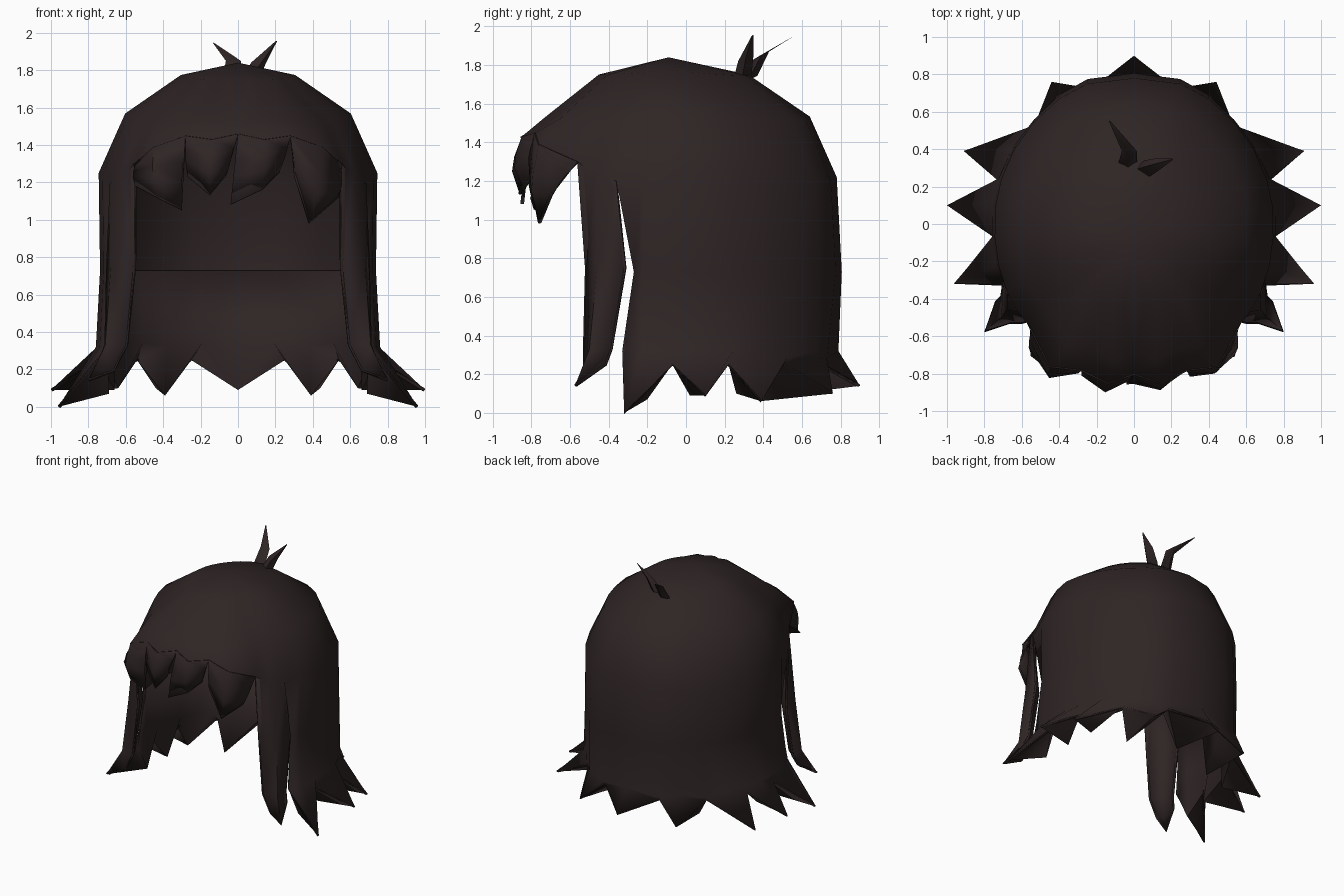
import bpy, bmesh, math
from mathutils import Vector

cube = bpy.data.objects.get("Cube")
if cube:
    bpy.data.objects.remove(cube, do_unlink=True)

COLOR = (0.028, 0.018, 0.018, 1)
hair = bpy.data.materials.new("dark brown hair")
hair.use_nodes = True
hair.diffuse_color = COLOR
bsdf = hair.node_tree.nodes["Principled BSDF"]
bsdf.inputs["Base Color"].default_value = COLOR
bsdf.inputs["Roughness"].default_value = 0.8


def strip(bm, rows, closed=False):
    """Skin a grid of points, row by row."""
    grid = [[bm.verts.new(p) for p in row] for row in rows]
    for a, b in zip(grid, grid[1:]):
        n = len(a)
        for i in range(n if closed else n - 1):
            j = (i + 1) % n
            bm.faces.new((a[i], a[j], b[j], b[i]))
    return grid


def finish(name, bm, thickness=0.0, outward=1, angle=60):
    """Weld the pieces, face them in or out and give them thickness."""
    bmesh.ops.remove_doubles(bm, verts=bm.verts, dist=0.002)
    bmesh.ops.recalc_face_normals(bm, faces=bm.faces)
    if thickness:
        centre = Vector((0, 0, 0.9))
        facing = sum(f.normal.dot(f.calc_center_median() - centre) * f.calc_area()
                     for f in bm.faces)
        if facing * outward < 0:
            bmesh.ops.reverse_faces(bm, faces=bm.faces)
    mesh = bpy.data.meshes.new(name)
    bm.to_mesh(mesh)
    bm.free()
    mesh.materials.append(hair)
    ob = bpy.data.objects.new(name, mesh)
    bpy.context.collection.objects.link(ob)
    if thickness:
        mod = ob.modifiers.new("thickness", "SOLIDIFY")
        mod.thickness = thickness
        mod.offset = -1
    bpy.ops.object.select_all(action="DESELECT")
    ob.select_set(True)
    bpy.context.view_layer.objects.active = ob
    bpy.ops.object.shade_smooth_by_angle(angle=math.radians(angle))


POLE = Vector((0, -0.09, 1.84))

# Widest line of the head, from the back round to the temple
rim = [Vector(p) for p in (
    (0, 0.78, 1.22), (0.25, 0.75, 1.2), (0.4, 0.67, 1.18), (0.54, 0.54, 1.17),
    (0.64, 0.4, 1.19), (0.71, 0.24, 1.22), (0.74, 0.1, 1.25), (0.745, -0.07, 1.25),
    (0.725, -0.22, 1.24), (0.68, -0.36, 1.2), (0.62, -0.47, 1.25), (0.55, -0.56, 1.3))]
# Hairline above the fringe, temple to centre
hairline = [Vector(p) for p in (
    (0.45, -0.76, 1.39), (0.28, -0.78, 1.45), (0.14, -0.85, 1.43), (0, -0.8, 1.46))]
# Outer and inner points of the hem locks, from the back to the front edge
tips = [(0, 0.9, 0.14), (0.44, 0.76, 0.1), (0.91, 0.39, 0.06),
        (1, 0.1, 0.09), (0.96, -0.32, 0)]
inner_tips = [(0, 0.5, 0.09), (0.39, 0.38, 0.06), (0.64, 0.26, 0.1),
              (0.66, 0.02, 0.09), (0.69, -0.2, 0.07)]


def mirrored(points, side):
    return [Vector((side * p[0], p[1], p[2])) for p in points]


def ring(points, sx, sy, z, drop=0.0):
    """Level copy of a line, scaled about the crown and drooping front and back."""
    out = []
    for p in points:
        x, dy = p.x * sx, (p.y - POLE.y) * sy
        out.append(Vector((x, POLE.y + dy, z - drop * abs(dy) * (1 + 2 * x))))
    return out


edge = rim + hairline
back = rim[:10]
upper = ring(edge, 0.41, 0.475, 1.775, 0.06)
middle = ring(edge, 0.81, 0.84, 1.57, 0.05)
waist = ring(back, 0.99, 1.03, 0.73)
waist[-1].y = -0.27
low = ring(back, 1.02, 1.01, 0.32)
low[-1].y = -0.33
notch = ring(low, 0.98, 0.93, 0.25)
for i in (1, 3):
    low[i] = low[i].lerp(notch[i], 0.5)


def hem_line(points):
    """Alternate lock tips with the notches between them."""
    return [Vector(points[i // 2]) if i % 2 == 0 else
            (low[9] if i == 9 else notch[i]) for i in range(len(low))]


hem, inner_hem = hem_line(tips), hem_line(inner_tips)
inner_top = ring(waist, 0.97, 0.97, 0.73)
inner_low = [a.lerp(b, 0.6) for a, b in zip(inner_top, inner_hem)]
for i in (1, 3, 5, 7):      # keep the inside wall even between the locks
    inner_low[i] = (inner_low[i - 1] + inner_low[i + 1]) / 2

# Side lock rows: back edge, outer ridge, front edge
lock = [rim[9:],
        [(0.7, -0.31, 0.75), (0.68, -0.46, 0.75), (0.55, -0.52, 0.75)],
        [(0.71, -0.38, 0.33), (0.71, -0.5, 0.33), (0.59, -0.53, 0.33)],
        [(0.74, -0.41, 0.25), (0.8, -0.575, 0.14), (0.66, -0.53, 0.19)]]
lock_ridge = [(0.6, -0.45, 1.22), (0.59, -0.4, 0.75), (0.63, -0.44, 0.33),
              (0.7, -0.48, 0.2)]
lock_inside = [[row[0], ridge, row[2]] for row, ridge in zip(lock, lock_ridge)]

# Fringe: the lower edge of each lock, left to right across the forehead
fringe = [
    [(-0.55, -0.7, 1.18), (-0.42, -0.8, 1.11), (-0.3, -0.78, 1.05)],
    [(-0.27, -0.8, 1.23), (-0.15, -0.86, 1.13), (-0.06, -0.84, 1.24)],
    [(-0.04, -0.85, 1.08), (0.13, -0.84, 1.16), (0.22, -0.78, 1.25)],
    [(0.3, -0.81, 1.23), (0.38, -0.76, 0.98), (0.54, -0.7, 1.12)]]
front = mirrored([rim[-1]] + hairline, -1) + hairline[-2::-1] + [rim[-1]]


def fringe_rows(n, centre_bulge, side_bulge):
    roots, bottom = front[n * 2:n * 2 + 3], fringe[n]
    rows = [roots]
    for t, gain in ((0.35, 0.8), (0.6, 1)):
        row = []
        for k in range(3):
            p = roots[k].lerp(Vector(bottom[k]), t)
            out = Vector((p.x, p.y, 0)).normalized()
            row.append(p + out * gain * (centre_bulge if k == 1 else side_bulge))
        rows.append(row)
    return rows + [bottom]


# Cap, long back, side locks and fringe as one skin
bm = bmesh.new()
for side in (1, -1):
    strip(bm, [mirrored(r, side) for r in (upper, middle, edge)])
    top = bm.verts.new(POLE)
    crown = [bm.verts.new(p) for p in mirrored(upper, side)]
    for a, b in zip(crown, crown[1:]):
        bm.faces.new((top, a, b))
    strip(bm, [mirrored(r, side) for r in (back, waist, low, hem)])
    strip(bm, [mirrored(r, side) for r in lock])
for n in range(4):
    strip(bm, fringe_rows(n, 0.045, 0.02))
finish("hair_shell", bm, 0.012)

# Undersides that close the back locks inwards
bm = bmesh.new()
for side in (1, -1):
    strip(bm, [mirrored(r, side) for r in (inner_top, inner_low, inner_hem)])
    for i in range(len(hem) - 1):
        k = i if i % 2 == 0 else i + 1          # lock tip
        v = i + 1 if i % 2 == 0 else i          # notch
        bm.faces.new([bm.verts.new(p) for p in
                      mirrored((hem[k], inner_hem[k], hem[v]), side)])
finish("back_lining", bm, 0.008, outward=-1)

# Inner faces of the side locks
for side, word in ((1, "left"), (-1, "right")):
    bm = bmesh.new()
    strip(bm, [mirrored(r, side) for r in lock_inside])
    bm.faces.new([bm.verts.new(p) for p in
                  mirrored((lock[3][0], lock[3][1], lock[3][2], lock_ridge[3]), side)])
    finish(f"side_lock_lining_{word}", bm, 0.008, outward=-1)

# Back faces of the fringe
bm = bmesh.new()
for n in range(4):
    strip(bm, fringe_rows(n, -0.07, 0))
finish("fringe_lining", bm, 0.008, outward=-1)


# Small tufts on the crown
def tuft(name, path):
    bm = bmesh.new()
    rows = []
    for (x, y, z), w in zip(path, (0.05, 0.04, 0.004)):
        rows.append([(x + w, y, z), (x, y + w, z + w / 2),
                     (x - w, y, z), (x, y - w, z - w / 2)])
    grid = strip(bm, rows, closed=True)
    bm.faces.new(grid[0])
    bm.faces.new(grid[-1])
    finish(name, bm, angle=50)


tuft("crown_tuft_right", [(-0.035, 0.32, 1.72), (-0.025, 0.39, 1.85), (-0.13, 0.55, 1.945)])
tuft("crown_tuft_left", [(0.055, 0.29, 1.73), (0.11, 0.31, 1.84), (0.205, 0.345, 1.955)])
